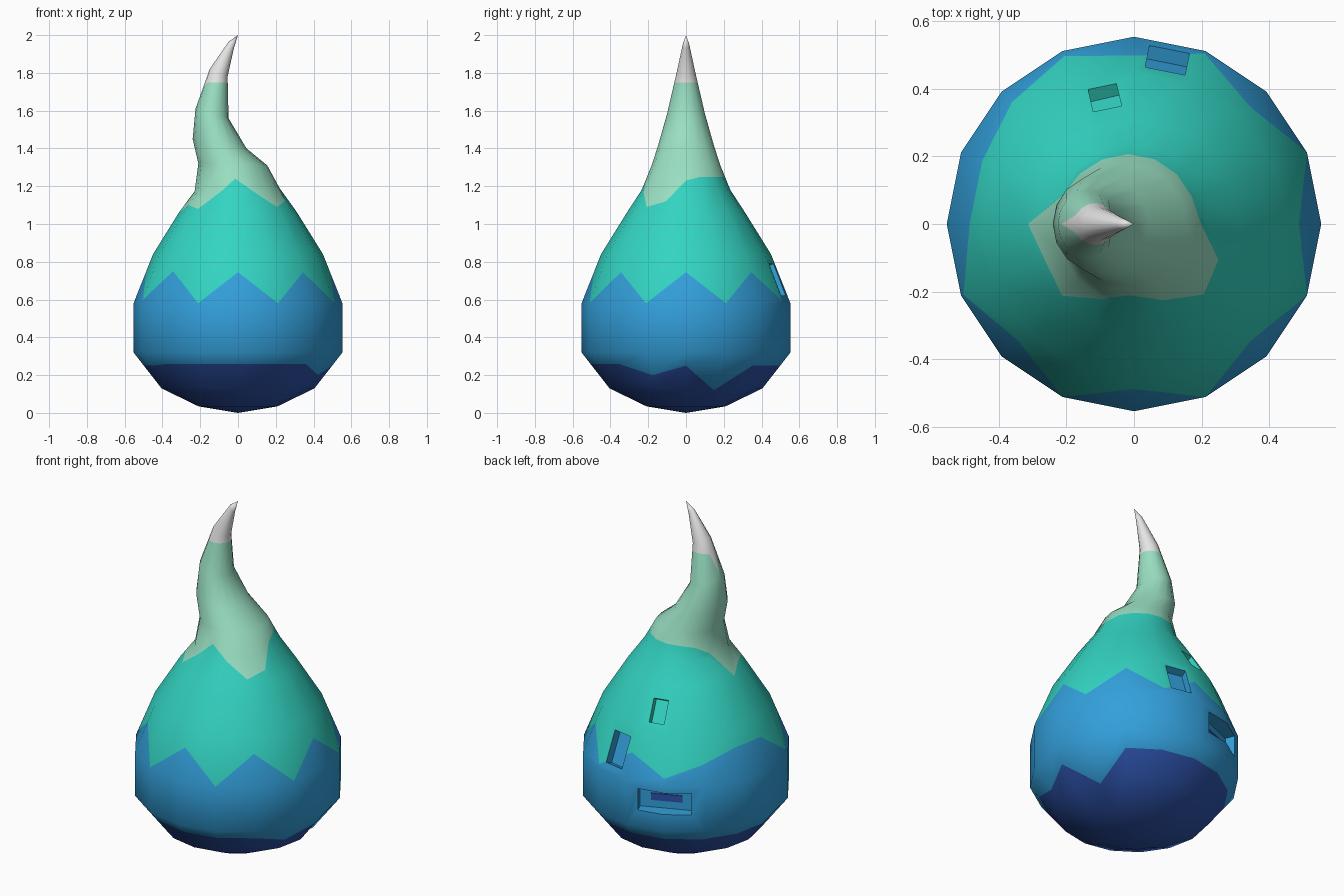
import bpy, bmesh, math
from mathutils import Matrix, Vector

if "Cube" in bpy.data.objects:
    bpy.data.objects.remove(bpy.data.objects["Cube"])

SIDES = 16


def material(name, rgb):
    m = bpy.data.materials.new(name)
    m.diffuse_color = (*rgb, 1)
    m.use_nodes = True
    m.node_tree.nodes["Principled BSDF"].inputs["Base Color"].default_value = m.diffuse_color
    return m


mats = [material("deep_blue", (0.026, 0.085, 0.40)),
        material("blue", (0.033, 0.35, 0.71)),
        material("teal", (0.033, 0.66, 0.54)),
        material("mint", (0.32, 0.74, 0.54)),
        material("tip_white", (0.78, 0.78, 0.78))]

# Rings of the drop: left x, left z, right x, right z, half width in y
rings = [(0, 0, 0, 0, 0),
         (-.21, .035, .21, .035, .21),
         (-.405, .13, .405, .13, .405),
         (-.553, .32, .553, .32, .553),
         (-.553, .58, .553, .58, .553),
         (-.45, .84, .45, .84, .45),
         (-.31, 1.065, .31, 1.065, .31),
         (-.23, 1.17, .22, 1.19, .235),
         (-.21, 1.32, .155, 1.31, .18),
         (-.24, 1.45, .045, 1.40, .145),
         (-.225, 1.61, -.05, 1.56, .1),
         (-.15, 1.82, -.055, 1.78, .05),
         (-.05, 1.965, -.022, 1.93, .018),
         (0, 2, 0, 2, 0)]


def ring_point(ring, j):
    xl, zl, xr, zr, w = ring
    a = 2 * math.pi * j / SIDES
    t = (1 + math.cos(a)) / 2
    return Vector((xl + (xr - xl) * t, w * math.sin(a), zl + (zr - zl) * t))


columns = [[ring_point(r, j) for r in rings] for j in range(SIDES)]


def at_height(col, z):
    for p, q in zip(col, col[1:]):
        if z <= q.z:
            return p.lerp(q, max(0, (z - p.z) / (q.z - p.z)))
    return col[-1].copy()


# Jagged colour borders: height at each side, counter-clockwise from +x
borders = [
    [0] * SIDES,
    [.25, .12, .25, .25, .25, .25, .25, .25, .25, .25, .26, .26, .26, .26, .26, .2],
    [.745, .58, .745, .6, .72, .62, .69, .75, .75, .6, .75, .58, .745, .58, .745, .58],
    [1.23, 1.25, 1.25, 1.25, 1.25, 1.25, 1.24, 1.2, 1.06, 1.1, 1.08, 1.17, 1.24, 1.17, 1.09, 1.12],
    [1.75] * 7 + [1.74, 1.64, 1.74] + [1.75] * 6,
    [2] * SIDES]

# Drop body: each colour band is a loft clamped between its two borders
bm = bmesh.new()
for band in range(5):
    lo, hi = borders[band], borders[band + 1]
    rows = []
    for k in range(len(rings)):
        rows.append([bm.verts.new(at_height(c, min(max(c[k].z, lo[j]), hi[j])))
                     for j, c in enumerate(columns)])
    for r0, r1 in zip(rows, rows[1:]):
        for j in range(SIDES):
            n = (j + 1) % SIDES
            f = bm.faces.new((r0[j], r0[n], r1[n], r1[j]))
            f.material_index = band
bmesh.ops.remove_doubles(bm, verts=bm.verts, dist=0.0005)
bmesh.ops.recalc_face_normals(bm, faces=bm.faces)


def add_object(name, bm):
    mesh = bpy.data.meshes.new(name)
    bm.to_mesh(mesh)
    bm.free()
    ob = bpy.data.objects.new(name, mesh)
    bpy.context.collection.objects.link(ob)
    for m in mats:
        mesh.materials.append(m)
    return ob


def add_box(bm, yaw, radius, z, tilt, size, mat):
    turn = Matrix.Rotation(math.radians(yaw), 4, 'Z')
    m = (turn @ Matrix.Translation((0, radius, z))
         @ Matrix.Rotation(math.radians(tilt), 4, 'X') @ Matrix.Diagonal((*size, 1)))
    geo = bmesh.ops.create_cube(bm, size=1, matrix=m)
    for f in {f for v in geo["verts"] for f in v.link_faces}:
        f.material_index = mat


body = add_object("drop_body", bm)

# Recessed windows in the back
bm = bmesh.new()
add_box(bm, 13, .39, .94, 31, (.085, .10, .13), 2)
add_box(bm, -11.5, .505, .71, 21, (.12, .11, .18), 1)
add_box(bm, 22.5, .545, .48, 0, (.29, .15, .125), 1)
cutter = add_object("window_cutter", bm)
cutter.hide_render = True
mod = body.modifiers.new("windows", 'BOOLEAN')
mod.operation = 'DIFFERENCE'
mod.solver = 'EXACT'
mod.object = cutter
bpy.context.view_layer.objects.active = body
body.select_set(True)
bpy.ops.object.modifier_apply(modifier=mod.name)
bpy.data.objects.remove(cutter)
bpy.ops.object.shade_smooth_by_angle(angle=math.radians(50))

# Dark strip inside the widest window
bm = bmesh.new()
add_box(bm, 22.5, .472, .48, 0, (.17, .006, .04), 0)
add_object("window_strip", bm)
